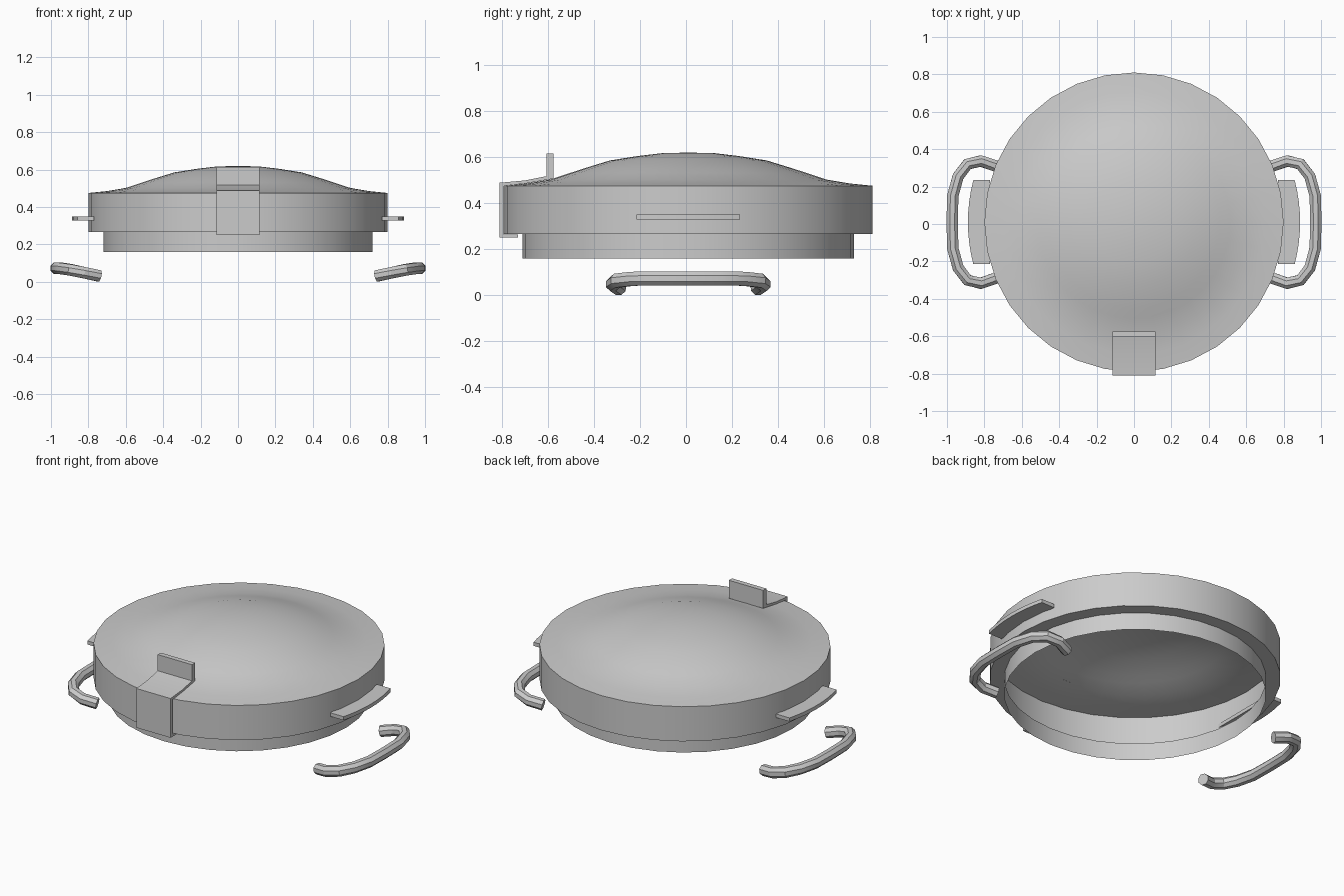
import bpy
import bmesh
from math import sin, cos, pi, radians, sqrt
from mathutils import Vector

cube = bpy.data.objects.get("Cube")
if cube:
    bpy.data.objects.remove(cube, do_unlink=True)

CY = 0.01  # centre of the lid in y

grey = bpy.data.materials.new("plain_grey")
grey.use_nodes = True
colour = (0.6, 0.6, 0.6, 1)
grey.diffuse_color = colour
grey.node_tree.nodes["Principled BSDF"].inputs["Base Color"].default_value = colour


def finish(name, bm, angle=30, recalc=True):
    if recalc:
        bmesh.ops.recalc_face_normals(bm, faces=bm.faces)
    mesh = bpy.data.meshes.new(name)
    bm.to_mesh(mesh)
    bm.free()
    mesh.materials.append(grey)
    obj = bpy.data.objects.new(name, mesh)
    bpy.context.collection.objects.link(obj)
    bpy.ops.object.select_all(action='DESELECT')
    obj.select_set(True)
    bpy.context.view_layer.objects.active = obj
    bpy.ops.object.shade_smooth_by_angle(angle=radians(angle))
    return obj


def lathe(name, profile, segments=32):
    """Open sheet turned around the lid axis, profile from bottom to top."""
    bm = bmesh.new()
    rings = []
    for r, z in profile:
        if r == 0:
            rings.append([bm.verts.new((0, CY, z))] * segments)
        else:
            rings.append([bm.verts.new((r * cos(2 * pi * i / segments),
                                        CY + r * sin(2 * pi * i / segments), z))
                          for i in range(segments)])
    for a, b in zip(rings, rings[1:]):
        for i in range(segments):
            j = (i + 1) % segments
            quad = [a[i], a[j], b[j], b[i]]
            bm.faces.new(list(dict.fromkeys(quad)))
    return finish(name, bm, recalc=False)


def prism(name, points, offset):
    """Flat outline extruded along an offset."""
    bm = bmesh.new()
    face = bm.faces.new([bm.verts.new(p) for p in points])
    new = bmesh.ops.extrude_face_region(bm, geom=[face])["geom"]
    verts = [g for g in new if isinstance(g, bmesh.types.BMVert)]
    bmesh.ops.translate(bm, verts=verts, vec=offset)
    return finish(name, bm, angle=20)


def sweep(name, path, radius, sides=8):
    """Octagonal bar along a path, with capped ends."""
    bm = bmesh.new()
    rings = []
    for i, p in enumerate(path):
        before = (p - path[max(i - 1, 0)]).normalized()
        after = (path[min(i + 1, len(path) - 1)] - p).normalized()
        tangent = (before + after).normalized()
        side = tangent.cross(Vector((0, 0, 1))).normalized()
        up = side.cross(tangent)
        ring = []
        for k in range(sides):
            a = 2 * pi * (k + 0.5) / sides
            ring.append(bm.verts.new(p + radius * (cos(a) * side + sin(a) * up)))
        rings.append(ring)
    for a, b in zip(rings, rings[1:]):
        for k in range(sides):
            j = (k + 1) % sides
            bm.faces.new((a[k], a[j], b[j], b[k]))
    bm.faces.new(rings[0])
    bm.faces.new(rings[-1])
    return finish(name, bm)


# Lid shell: lower ring, step, rim and dome
lathe("lid_shell", [(0.72, 0.16), (0.72, 0.265), (0.8, 0.265), (0.8, 0.475),
                    (0.7, 0.485), (0.6, 0.502), (0.515, 0.53), (0.46, 0.548),
                    (0.34, 0.585), (0.22, 0.604), (0.11, 0.617), (0, 0.619)])

# Front clip: hooks under the rim, runs over the edge, ends in an upright lip
clip = [(-0.81, 0.25), (-0.81, 0.488), (-0.7, 0.498), (-0.605, 0.517),
        (-0.605, 0.615), (-0.575, 0.615), (-0.575, 0.506), (-0.69, 0.486),
        (-0.79, 0.474), (-0.79, 0.264), (-0.73, 0.264), (-0.73, 0.25)]
prism("front_clip", [(-0.115, y, z) for y, z in clip], (0.23, 0, 0))

# Side tabs and loose carrying handles, one on each side
half = [(0.74, 0.3, 0.031), (0.82, 0.327, 0.048), (0.89, 0.31, 0.063),
        (0.94, 0.245, 0.071), (0.969, 0.14, 0.073), (0.972, 0, 0.073)]
loop = half + [(x, -y, z) for x, y, z in reversed(half[:-1])]
for label, s in (("left", 1), ("right", -1)):
    outline = [(s * 0.77, CY - 0.225, 0.328)]
    for i in range(9):
        y = -0.225 + 0.45 * i / 8
        outline.append((s * sqrt(0.888 ** 2 - y * y), CY + y, 0.328))
    outline.append((s * 0.77, CY + 0.225, 0.328))
    prism(label + "_tab", outline, (0, 0, 0.022))
    sweep(label + "_handle", [Vector((s * x, CY + y, z)) for x, y, z in loop], 0.033)
